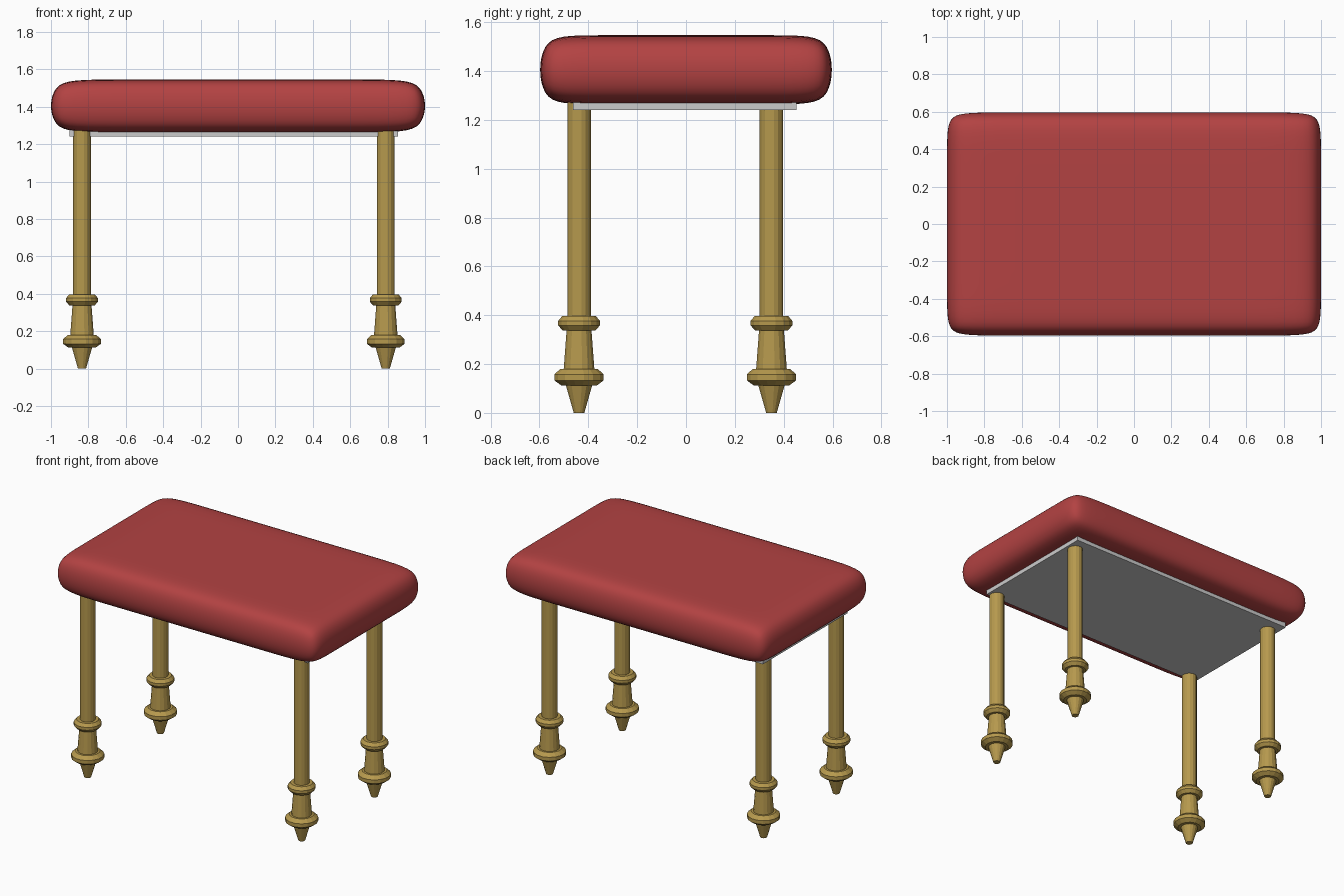
import bpy, bmesh, math

if "Cube" in bpy.data.objects:
    bpy.data.objects.remove(bpy.data.objects["Cube"])

def material(name, rgb):
    m = bpy.data.materials.new(name)
    m.diffuse_color = (*rgb, 1)
    m.use_nodes = True
    m.node_tree.nodes["Principled BSDF"].inputs["Base Color"].default_value = m.diffuse_color
    return m

RED = material("red fabric", (0.45, 0.055, 0.055))
GOLD = material("brass gold", (0.47, 0.32, 0.075))
GREY = material("light grey", (0.6, 0.6, 0.6))

def add_object(name, bm, mat, smooth=False):
    bmesh.ops.recalc_face_normals(bm, faces=bm.faces)
    me = bpy.data.meshes.new(name)
    bm.to_mesh(me)
    bm.free()
    me.materials.append(mat)
    for p in me.polygons:
        p.use_smooth = smooth
    ob = bpy.data.objects.new(name, me)
    bpy.context.collection.objects.link(ob)
    return ob

def box(size, center):
    bm = bmesh.new()
    bmesh.ops.create_cube(bm, size=1)
    bmesh.ops.scale(bm, vec=size, verts=bm.verts)
    bmesh.ops.translate(bm, vec=center, verts=bm.verts)
    return bm

# Cushion: box with holding loops near the ends, rounded by subdivision
bm = box((2.019, 1.209, 0.283), (0, 0, 1.405))
for axis, pos in ((0, 0.78), (1, 0.43)):
    for s in (-1, 1):
        co, no = [0, 0, 0], [0, 0, 0]
        co[axis], no[axis] = s * pos, 1
        bmesh.ops.bisect_plane(bm, geom=bm.verts[:] + bm.edges[:] + bm.faces[:],
                               plane_co=co, plane_no=no)
cushion = add_object("cushion", bm, RED, smooth=True)
sub = cushion.modifiers.new("round", 'SUBSURF')
sub.levels = sub.render_levels = 3

# Board under the cushion
add_object("seat_board", box((1.755, 0.915, 0.045), (-0.023, -0.005, 1.2625)), GREY)

# Turned legs: (radius, height) profile
PROFILE = [(0.022, 0), (0.055, 0.113), (0.075, 0.113), (0.103, 0.133), (0.103, 0.158),
           (0.078, 0.18), (0.064, 0.18), (0.052, 0.337), (0.068, 0.337), (0.087, 0.358),
           (0.087, 0.377), (0.07, 0.397), (0.049, 0.397), (0.049, 1.3)]

def leg(name, x, y, sides=16):
    bm = bmesh.new()
    rings = [[bm.verts.new((x + r * math.cos(2 * math.pi * (i + .5) / sides),
                            y + r * math.sin(2 * math.pi * (i + .5) / sides), z))
              for i in range(sides)] for r, z in PROFILE]
    for a, b in zip(rings, rings[1:]):
        for i in range(sides):
            j = (i + 1) % sides
            bm.faces.new((a[i], a[j], b[j], b[i]))
    bm.faces.new(rings[0][::-1])
    bm.faces.new(rings[-1])
    add_object(name, bm, GOLD)

for yn, y in (("front", -0.438), ("back", 0.35)):
    for xn, x in (("left", -0.834), ("right", 0.79)):
        leg(f"{yn}_{xn}_leg", x, y)
